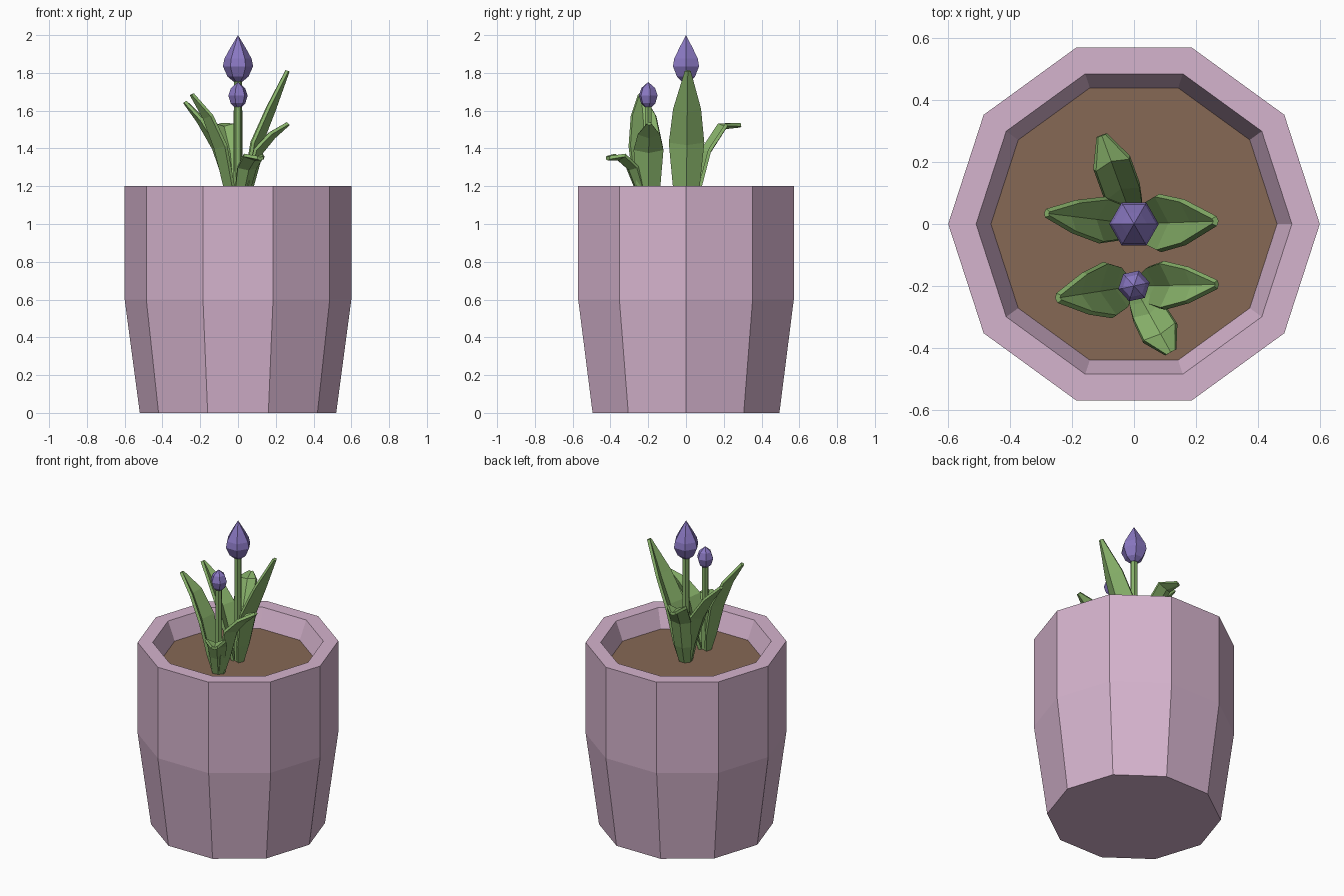
import bpy, bmesh, math
from mathutils import Vector

if "Cube" in bpy.data.objects:
    bpy.data.objects.remove(bpy.data.objects["Cube"])


def material(name, rgb):
    # sRGB 0-255 to linear
    lin = [((c / 255 + 0.055) / 1.055) ** 2.4 for c in rgb]
    m = bpy.data.materials.new(name)
    m.diffuse_color = (*lin, 1)
    m.use_nodes = True
    m.node_tree.nodes["Principled BSDF"].inputs["Base Color"].default_value = m.diffuse_color
    return m


PINK = material("pink_clay", (213, 179, 205))
BROWN = material("brown_soil", (134, 104, 85))
GREEN = material("leaf_green", (136, 178, 106))
PURPLE = material("purple_petal", (138, 120, 194))


def finish(name, bm, mat, recalc=True):
    if recalc:
        bmesh.ops.recalc_face_normals(bm, faces=bm.faces)
    me = bpy.data.meshes.new(name)
    bm.to_mesh(me)
    bm.free()
    me.materials.append(mat)
    ob = bpy.data.objects.new(name, me)
    bpy.context.collection.objects.link(ob)
    return ob


def lathe(name, profile, sides, mat, x=0, y=0, turn=0, cap_end=True):
    """Faceted revolve of (radius, z) points; radius 0 makes a tip."""
    bm = bmesh.new()
    rings = []
    for r, z in profile:
        n = 1 if r == 0 else sides
        rings.append([bm.verts.new((x + r * math.cos(turn + math.tau * i / sides),
                                    y + r * math.sin(turn + math.tau * i / sides), z))
                      for i in range(n)])
    for a, b in zip(rings, rings[1:]):
        for i in range(sides):
            j = (i + 1) % sides
            if len(b) == 1:
                bm.faces.new((a[i], a[j], b[0]))
            else:
                bm.faces.new((a[i], a[j], b[j], b[i]))
    bm.faces.new(rings[0][::-1])
    if cap_end and len(rings[-1]) > 1:
        bm.faces.new(rings[-1])
    return finish(name, bm, mat)


def leaf(name, x, y, azimuth, path, fold=0.5):
    """Folded blade along (distance, z, half width) points, edges raised inward."""
    a = math.radians(azimuth)
    out = Vector((math.cos(a), math.sin(a), 0))
    side = Vector((-math.sin(a), math.cos(a), 0))
    up = Vector((0, 0, 1))
    bm = bmesh.new()
    rows = []
    for i, (r, z, w) in enumerate(path):
        p, q = path[max(i - 1, 0)], path[min(i + 1, len(path) - 1)]
        tan = (out * (q[0] - p[0]) + up * (q[1] - p[1])).normalized()
        inward = side.cross(tan)
        if inward.dot(up - out) < 0:
            inward = -inward
        mid = Vector((x, y, 0)) + out * r + up * z
        edge = inward * w * fold
        rows.append([bm.verts.new(v) for v in
                     (mid - side * w + edge, mid, mid + side * w + edge)])
    for a_, b_ in zip(rows, rows[1:]):
        for k in range(2):
            bm.faces.new((a_[k], a_[k + 1], b_[k + 1], b_[k]))
    ob = finish(name, bm, GREEN)
    mod = ob.modifiers.new("thickness", 'SOLIDIFY')
    mod.thickness = 0.018
    mod.offset = 0


# Pot with bevelled inner lip, and soil
lathe("pot", [(0.52, 0), (0.6, 0.6), (0.6, 1.2), (0.51, 1.2), (0.46, 1.075)],
      10, PINK, cap_end=False)
lathe("soil", [(0.44, 1.03), (0.462, 1.08)], 10, BROWN)

# Tall flower
lathe("tall_stem", [(0.024, 1.06), (0.022, 1.78)], 6, GREEN)
lathe("tall_bud", [(0.025, 1.755), (0.055, 1.78), (0.08, 1.835), (0.072, 1.875),
                   (0.042, 1.93), (0, 2.0)], 6, PURPLE)

# Short flower
lathe("short_stem", [(0.024, 1.06), (0.02, 1.64)], 6, GREEN, y=-0.2)
lathe("short_bud", [(0.02, 1.62), (0.04, 1.64), (0.052, 1.68), (0.038, 1.72),
                    (0, 1.752)], 6, PURPLE, y=-0.2, turn=math.radians(12))

# Leaves of the tall flower
leaf("tall_right_leaf", 0, 0, 2, [(0.03, 1.07, 0.03), (0.07, 1.2, 0.068),
     (0.12, 1.42, 0.09), (0.19, 1.6, 0.07), (0.265, 1.81, 0.012)])
leaf("tall_left_leaf", 0, 0, 173, [(0.03, 1.07, 0.03), (0.06, 1.2, 0.055),
     (0.13, 1.4, 0.072), (0.21, 1.54, 0.05), (0.285, 1.645, 0.01)])
leaf("tall_back_leaf", 0, 0, 110, [(0.03, 1.07, 0.03), (0.08, 1.2, 0.05),
     (0.13, 1.38, 0.06), (0.22, 1.51, 0.06), (0.305, 1.52, 0.015)], 0.35)

# Leaves of the short flower
leaf("short_right_leaf", 0, -0.2, 1, [(0.03, 1.07, 0.03), (0.075, 1.2, 0.06),
     (0.125, 1.38, 0.075), (0.19, 1.46, 0.055), (0.268, 1.53, 0.01)])
leaf("short_left_leaf", 0, -0.2, 189, [(0.03, 1.07, 0.03), (0.07, 1.2, 0.068),
     (0.12, 1.4, 0.088), (0.18, 1.56, 0.065), (0.25, 1.685, 0.012)])
leaf("short_front_leaf", 0, -0.2, -61, [(0.03, 1.07, 0.03), (0.07, 1.2, 0.045),
     (0.11, 1.29, 0.055), (0.18, 1.345, 0.06), (0.245, 1.345, 0.018)], 0.35)
